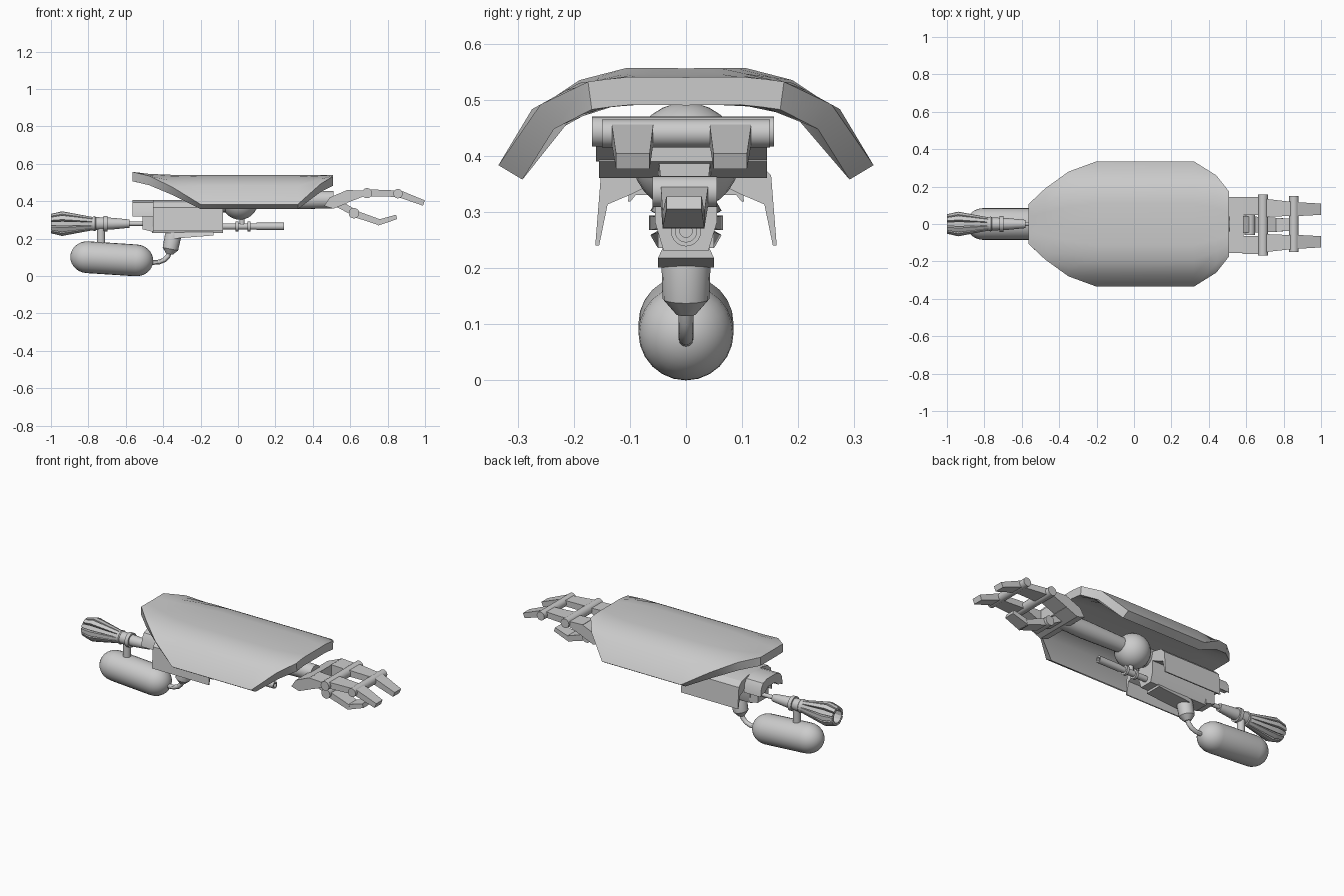
import bpy, bmesh, math
from mathutils import Vector as V

if "Cube" in bpy.data.objects:
    bpy.data.objects.remove(bpy.data.objects["Cube"])


def smooth(ob, angle):
    bpy.ops.object.select_all(action='DESELECT')
    ob.select_set(True)
    bpy.context.view_layer.objects.active = ob
    bpy.ops.object.shade_smooth_by_angle(angle=math.radians(angle))


def finish(name, bm, angle=30):
    bmesh.ops.recalc_face_normals(bm, faces=bm.faces)
    me = bpy.data.meshes.new(name)
    bm.to_mesh(me)
    bm.free()
    ob = bpy.data.objects.new(name, me)
    bpy.context.collection.objects.link(ob)
    smooth(ob, angle)
    return ob


def loft(name, sections, angle=30):
    """Skin equal-length closed rings and cap both ends."""
    bm = bmesh.new()
    rings = [[bm.verts.new(p) for p in s] for s in sections]
    n = len(rings[0])
    for a, b in zip(rings, rings[1:]):
        for i in range(n):
            bm.faces.new((a[i], a[(i + 1) % n], b[(i + 1) % n], b[i]))
    bm.faces.new(rings[0])
    bm.faces.new(rings[-1])
    return finish(name, bm, angle)


def ring(p, axis, r, n):
    q = V(axis).to_track_quat('Z', 'Y')
    return [V(p) + q @ V((r * math.cos(2 * math.pi * i / n), r * math.sin(2 * math.pi * i / n), 0))
            for i in range(n)]


def turned(name, origin, axis, prof, n=20, angle=35):
    """Turned part: prof is (distance along axis, radius)."""
    a = V(axis).normalized()
    return loft(name, [ring(V(origin) + a * d, a, r, n) for d, r in prof], angle)


def prism(name, xz, y0, y1):
    return loft(name, [[(x, y, z) for x, z in xz] for y in (y0, y1)])


def bone(name, a, b, h0, h1):
    """Tapered block in x: each end is (x, z, y_min, y_max), h the thickness."""
    d = V((b[0] - a[0], 0, b[1] - a[1])).normalized()
    up = V((-d.z, 0, d.x))
    sec = []
    for (x, z, ya, yb), h in ((a, h0), (b, h1)):
        u = up * h / 2
        sec.append([V((x, ya, z)) - u, V((x, yb, z)) - u, V((x, yb, z)) + u, V((x, ya, z)) + u])
    return loft(name, sec)


# Armour shell: one closed cross-section (outer then inner skin) lofted along x
outer = [(0, .54), (.11, .541), (.19, .53), (.275, .483), (.335, .383)]


def shell_z(y):
    for (a, za), (b, zb) in zip(outer, outer[1:]):
        if y <= b + 1e-6:
            return za + (zb - za) * (y - a) / (b - a)


secs = []
for x, w, dz in [(-.565, .105, .016), (-.475, .19, .005), (-.35, .28, 0), (-.2, .335, 0),
                 (.32, .335, 0), (.44, .26, 0), (.507, .175, 0)]:
    k = w / .335
    top = [(t * k, shell_z(t * k) + dz) for t in (0, .11, .19, .275, .335)]
    low = []
    for i, (y, z) in enumerate(top):
        (ya, za), (yb, zb) = top[max(i - 1, 0)], top[min(i + 1, 4)]
        d = V((yb - ya, zb - za)).normalized() if i else V((1, 0))
        low.append((y + d.y * .05, z - d.x * .05))
    half = top + low[:0:-1]
    mirrored = [(-y, z) for y, z in half[:0:-1]]
    secs.append([(x, y, z) for y, z in half + [low[0]] + mirrored])
loft("armour_shell", secs, 36)


# Hood over the body, with a narrower, shorter rear end
def hood(name, x0, x1, zlow, k=1):
    half = [(.07, .405), (.125, .392), (.152, .365), (.162, zlow),
            (.155, zlow), (.14, .313 if zlow < .3 else .33), (.1, .33), (.05, .355)]
    pts = half + [(-y, z) for y, z in reversed(half)]
    loft(name, [[(x, y * k, z) for y, z in pts] for x in (x0, x1)])


hood("hood", -.455, -.08, .24)
hood("hood_rear", -.565, -.455, .318, .64)

# Body block and underside wedge
loft("body_block", [[(x, -.04, .23), (x, .04, .23), (x, .055, .28), (x, .055, .375), (x, -.055, .375), (x, -.055, .28)]
                    for x in (-.46, -.08)])
prism("body_rear", [(-.51, .25), (-.45, .235), (-.45, .375), (-.51, .375)], -.05, .05)
loft("underside_wedge", [[(x, -.05, z), (x, .05, z), (x, .035, .25), (x, -.035, .25)]
                         for x, z in ((-.34, .2), (-.13, .217))])

# Elbow ball and arm
bm = bmesh.new()
bmesh.ops.create_uvsphere(bm, u_segments=24, v_segments=14, radius=.097)
bmesh.ops.translate(bm, verts=bm.verts, vec=(.01, 0, .398))
finish("elbow_ball", bm, 40)
turned("elbow_collar", (-.12, 0, .395), (1, 0, 0), [(0, .055), (.09, .055)])
turned("arm", (.05, 0, .408), (1, 0, 0), [(0, .042), (.3, .05), (.46, .046)])

# Barrel below the ball with rings and hanger
turned("barrel", (-.09, 0, .265), (1, 0, 0), [(0, .017), (.19, .017), (.19, .02), (.335, .02), (.335, .011), (.3, .011)])
for i, x in enumerate((-.005, .06)):
    turned("barrel_ring_%d" % i, (x - .008, 0, .265), (1, 0, 0), [(0, .027), (.016, .027)])
turned("barrel_hanger", (.022, 0, .265), (0, 0, 1), [(0, .014), (.06, .014)], 12)

# Hand
prism("palm", [(.46, .375), (.51, .36), (.585, .39), (.585, .46), (.49, .42)], -.155, .145)
for s, side in ((1, "left"), (-1, "right")):
    def span(lo, hi):
        a, b = s * lo - .008, s * hi - .008
        return (min(a, b), max(a, b))
    prism("knuckle_" + side, [(.58, .39), (.67, .425), (.69, .455), (.58, .46)], *span(.055, .153))
    bone("finger_base_" + side, (.68, .445, *span(.045, .145)), (.855, .44, *span(.052, .125)), .038, .034)
    bone("finger_tip_" + side, (.86, .441, *span(.05, .125)), (.994, .39, *span(.057, .117)), .038, .03)
turned("knuckle_pin", (.69, -.168, .443), (0, 1, 0), [(0, .027), (.325, .027)])
turned("finger_pin", (.855, -.15, .44), (0, 1, 0), [(0, .025), (.3, .025)])
bone("thumb_base", (.53, .39, -.05, .045), (.62, .34, -.045, .04), .04, .035)
turned("thumb_pin", (.62, -.06, .336), (0, 1, 0), [(0, .028), (.115, .028)])
bone("thumb_middle", (.63, .331, -.045, .04), (.76, .286, -.042, .033), .036, .032)
bone("thumb_tip", (.745, .284, -.042, .033), (.848, .316, -.035, .028), .03, .024)

# Rear nozzle with slatted flare
turned("nozzle_tube", (-.48, 0, .28), (-1, 0, 0),
       [(0, .012), (.1, .012), (.1, .022), (.19, .031), (.28, .035), (.31, .034), (.45, .045), (.45, .02), (.34, .015)])
turned("nozzle_band", (-.79, 0, .28), (1, 0, 0), [(0, .033), (.025, .04), (.03, .036)])
turned("nozzle_ring", (-.72, 0, .28), (1, 0, 0), [(0, .042), (.022, .042)])
for i in range(12):
    c, s = math.cos(i * math.pi / 6), math.sin(i * math.pi / 6)
    secs = []
    for x, r0, r1, w in ((-.775, .024, .035, .008), (-.94, .042, .066, .013), (-1, .036, .052, .01)):
        secs.append([(x, r * c - k * w * s, .28 + r * s + k * w * c)
                     for r, k in ((r0, -1), (r0, 1), (r1, 1), (r1, -1))])
    loft("nozzle_slat_%d" % i, secs)

# Tank, its post, hose and fitting
R, L = .085, .13
arc = [i * math.pi / 14 for i in range(8)]
cap = [(L + .092 * math.sin(a), max(.002, R * math.cos(a))) for a in arc]
turned("tank", (-.675, 0, .092), (1, 0, -.065), [(-d, r) for d, r in reversed(cap)] + cap, 24, 40)
turned("tank_post", (-.732, 0, .16), (0, 0, 1), [(0, .022), (.105, .022)], 14)
path = [V((-.46, 0, .072)), V((-.425, 0, .074)), V((-.395, 0, .085)), V((-.375, 0, .105)), V((-.362, 0, .135))]
loft("hose", [ring(p, (1, 0, .02 + .45 * i), .013, 12) for i, p in enumerate(path)])
turned("hose_fitting", (-.367, 0, .117), (.2, 0, 1), [(0, .018), (.028, .042), (.1, .044), (.13, .034)], 16)
